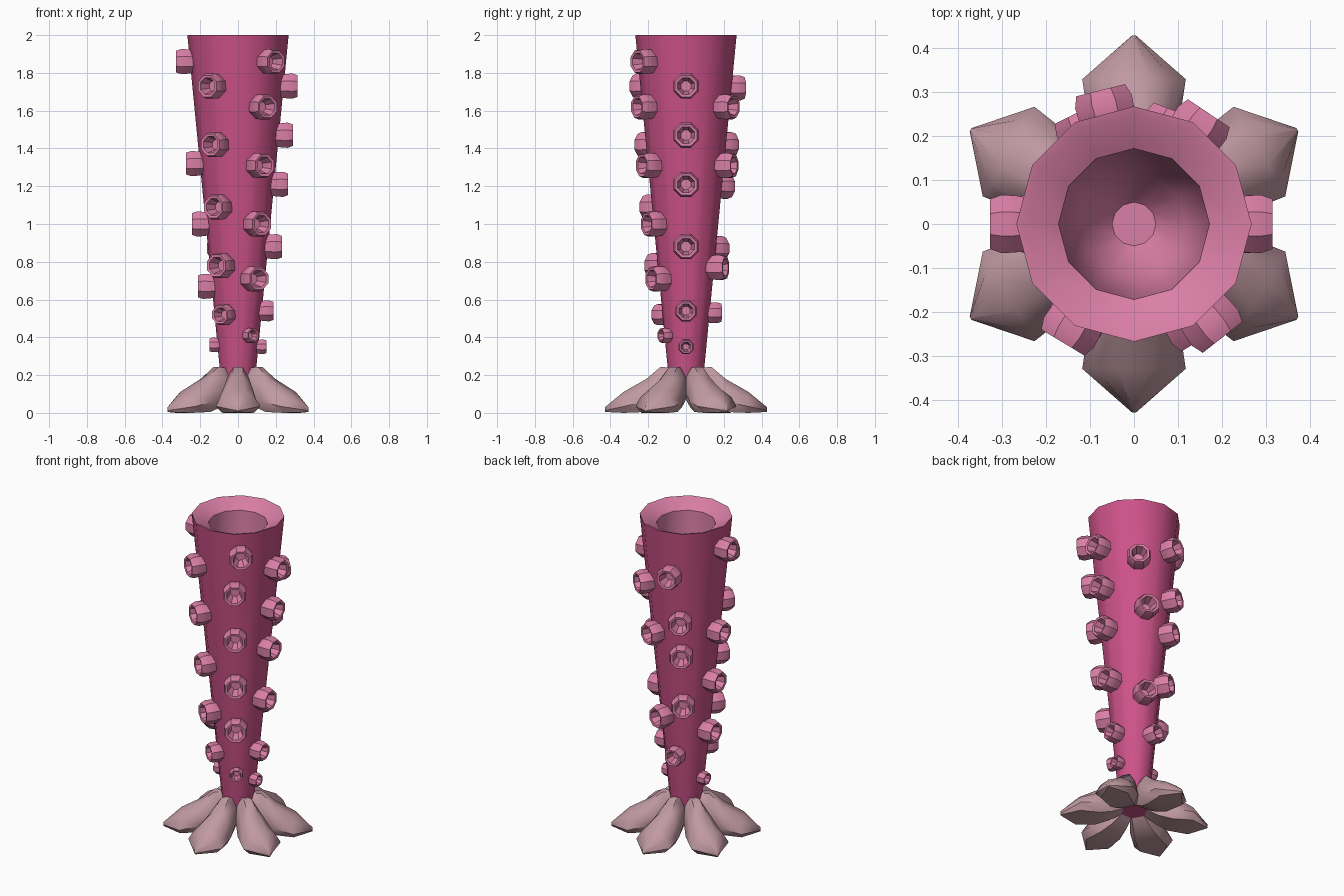
import bpy, bmesh
from math import cos, sin, radians, tau
from mathutils import Matrix, Vector

if "Cube" in bpy.data.objects:
    bpy.data.objects.remove(bpy.data.objects["Cube"])


def material(name, rgb):
    m = bpy.data.materials.new(name)
    m.use_nodes = True
    m.diffuse_color = (*rgb, 1)
    m.node_tree.nodes["Principled BSDF"].inputs["Base Color"].default_value = (*rgb, 1)
    return m


DEEP_PINK = material("deep pink", (0.61, 0.085, 0.25))
LIGHT_PINK = material("light pink", (0.70, 0.21, 0.38))
DUSTY_ROSE = material("dusty rose", (0.53, 0.32, 0.36))


def loft(name, rings, mats, band_mats=None, matrix=None, angle=40):
    """Skin a list of vertex rings, cap both ends and shade."""
    bm = bmesh.new()
    loops = [[bm.verts.new(p) for p in ring] for ring in rings]
    n = len(loops[0])
    for k, (a, b) in enumerate(zip(loops, loops[1:])):
        for i in range(n):
            j = (i + 1) % n
            f = bm.faces.new((a[i], a[j], b[j], b[i]))
            f.material_index = band_mats[k] if band_mats else 0
    bm.faces.new(loops[0][::-1])
    cap = bm.faces.new(loops[-1])
    cap.material_index = band_mats[-1] if band_mats else 0
    bmesh.ops.recalc_face_normals(bm, faces=bm.faces)
    if matrix:
        bm.transform(matrix)
    mesh = bpy.data.meshes.new(name)
    bm.to_mesh(mesh)
    bm.free()
    for m in mats:
        mesh.materials.append(m)
    obj = bpy.data.objects.new(name, mesh)
    bpy.context.collection.objects.link(obj)
    bpy.ops.object.select_all(action="DESELECT")
    bpy.context.view_layer.objects.active = obj
    obj.select_set(True)
    bpy.ops.object.shade_smooth_by_angle(angle=radians(angle))
    return obj


def circle(r, z, n, phase=0.0):
    return [Vector((r * cos(tau * (i + phase) / n), r * sin(tau * (i + phase) / n), z))
            for i in range(n)]


def tube_radius(z):
    return 0.098 + 0.17 * (z - 0.25) / 1.75


# Flared hollow tube with a lighter rim and throat
profile = [(0.08, 0.07), (tube_radius(0.25), 0.25), (tube_radius(1.97), 1.97),
           (0.268, 2.0), (0.25, 1.995), (0.172, 1.95),
           (0.16, 1.6), (0.12, 1.4), (0.05, 1.32)]
loft("tube", [circle(r, z, 12) for r, z in profile],
     [DEEP_PINK, LIGHT_PINK], [0, 0, 0, 1, 1, 1, 1, 1, 1])

# Cup-shaped suckers: (angle, height) in six loose columns
suckers = [(0, z) for z in (1.73, 1.47, 1.21, 0.88, 0.54, 0.35)]
suckers += [(-52, 1.86)] + [(-59, z) for z in (1.62, 1.31, 1.0, 0.71, 0.41)]
suckers += [(-121, z) for z in (1.73, 1.42, 1.09, 0.78, 0.52)]
suckers += [(180, z) for z in (1.86, 1.32, 1.0, 0.67, 0.36)]
suckers += [(56, 1.62), (69, 1.31), (72, 0.77)]
suckers += [(104, 1.72), (117, 1.42), (118, 1.2), (120, 0.87), (100, 0.53)]

for k, (deg, z) in enumerate(suckers):
    size = 0.042 if z < 0.45 else 0.06 if z < 0.6 else 0.072
    base = tube_radius(z)
    cup = [(0.85, -0.5), (0.97, 0.2), (1.0, 0.65), (0.86, 1.02),
           (0.66, 0.98), (0.55, 0.6), (0.4, 0.12)]
    place = (Matrix.Rotation(radians(deg), 4, "Z") @ Matrix.Translation((base, 0, z))
             @ Matrix.Rotation(radians(90), 4, "Y"))
    loft(f"sucker_{k + 1}", [circle(r * size, h * size, 8, 0.5) for r, h in cup],
         [LIGHT_PINK], matrix=place)

# Petal foot: stations of (radius, half width, underside, top)
stations = [(0.03, 0.03, 0.10, 0.19), (0.08, 0.058, 0.06, 0.245),
            (0.135, 0.075, 0.03, 0.25), (0.21, 0.1, 0.005, 0.185),
            (0.33, 0.118, 0.0, 0.115), (0.43, 0.004, 0.005, 0.03)]


def petal_section(r, w, low, top):
    h = top - low
    half = [(1.0, 0.3), (0.75, 0.72), (0.32, 0.97)]
    right = [(0.7, 0.0)] + half
    pts = right + [(-x, y) for x, y in reversed(right)]
    return [Vector((r, w * x, low + h * y)) for x, y in pts]


for k in range(6):
    loft(f"petal_{k + 1}", [petal_section(*s) for s in stations], [DUSTY_ROSE],
         matrix=Matrix.Rotation(radians(30 + 60 * k), 4, "Z"), angle=50)
